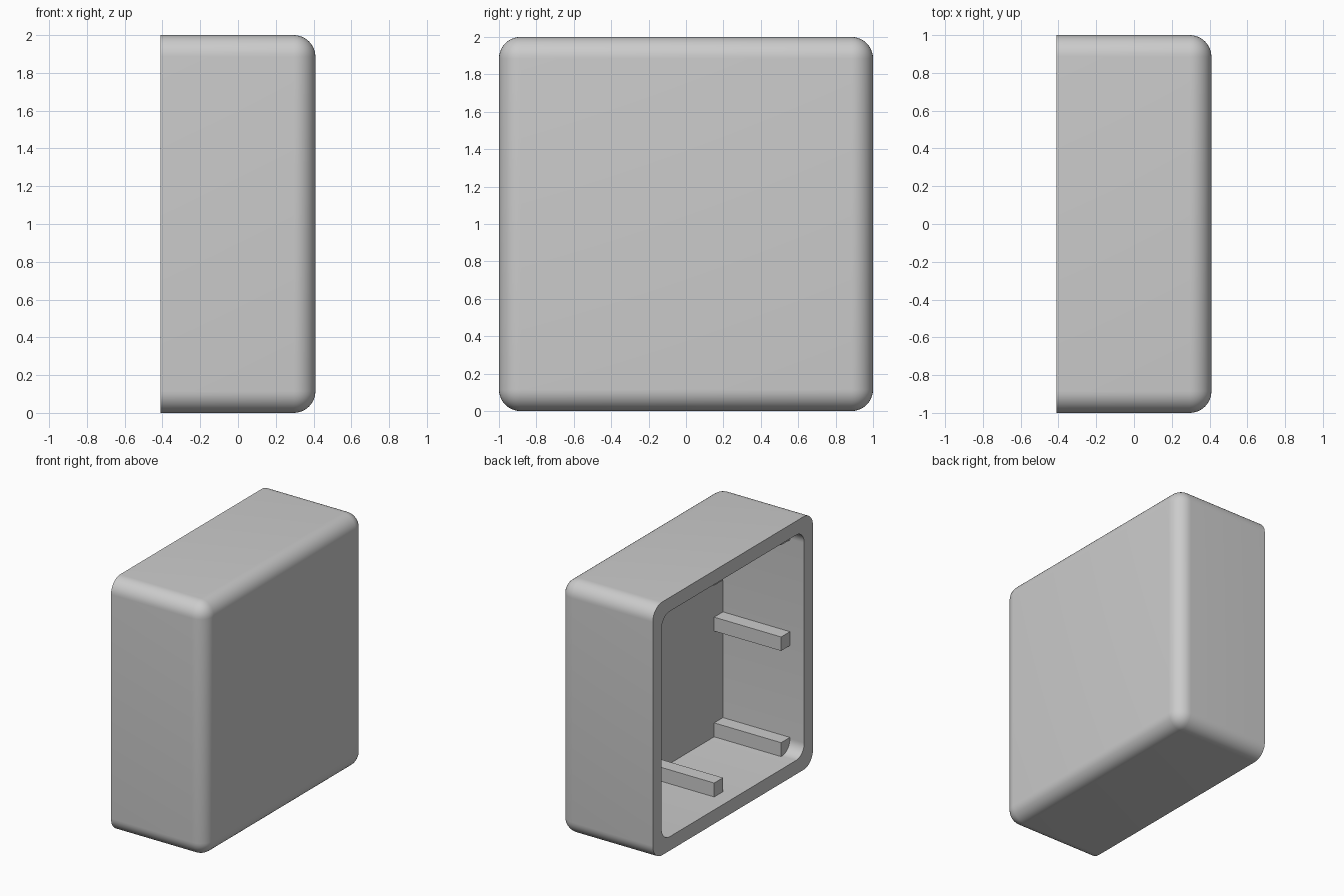
import bpy, bmesh
from mathutils import Matrix, Vector

old = bpy.data.objects.get("Cube")
if old:
    bpy.data.objects.remove(old, do_unlink=True)

HALF_DEPTH = 0.41     # half size along x
WALL = 0.11
POST = 0.11
POST_END = -0.285     # free end of the posts

grey = bpy.data.materials.new("light grey plastic")
grey.use_nodes = True
grey.diffuse_color = (0.6, 0.6, 0.6, 1)
grey.node_tree.nodes["Principled BSDF"].inputs["Base Color"].default_value = (0.6, 0.6, 0.6, 1)


def box(name, low, high, radius=0, pick=None):
    """Box between two corners, with the picked edges rounded."""
    low, high = Vector(low), Vector(high)
    bm = bmesh.new()
    bmesh.ops.create_cube(bm, size=1, matrix=Matrix.Translation((low + high) / 2)
                          @ Matrix.Diagonal((*(high - low), 1)))
    if pick:
        bmesh.ops.bevel(bm, geom=[e for e in bm.edges if pick(e)], offset=radius,
                        segments=10, profile=0.5, affect='EDGES', clamp_overlap=True)
    mesh = bpy.data.meshes.new(name)
    bm.to_mesh(mesh)
    bm.free()
    mesh.materials.append(grey)
    obj = bpy.data.objects.new(name, mesh)
    bpy.context.collection.objects.link(obj)
    return obj


# Outer shell, rounded everywhere except around the open side
shell = box("shell", (-HALF_DEPTH, -1, 0), (HALF_DEPTH, 1, 2), 0.115,
            lambda e: any(v.co.x > 0 for v in e.verts))

# Cavity with four rounded corners along the depth
inner = 1 - WALL
cavity = box("cavity_cutter", (-HALF_DEPTH - 0.2, -inner, WALL),
             (HALF_DEPTH - WALL, inner, 2 - WALL), 0.1,
             lambda e: abs(e.verts[0].co.x - e.verts[1].co.x) > 0.1)
cavity.hide_render = True
cut = shell.modifiers.new("hollow", 'BOOLEAN')
cut.operation = 'DIFFERENCE'
cut.solver = 'EXACT'
cut.object = cavity

bpy.ops.object.select_all(action='DESELECT')
bpy.context.view_layer.objects.active = shell
shell.select_set(True)
bpy.ops.object.modifier_apply(modifier=cut.name)
bpy.data.objects.remove(cavity, do_unlink=True)
bpy.ops.object.shade_smooth_by_angle(angle=0.6)

# Square support posts in each corner and at the middle of each wall
SINK = 0.02           # how far posts sink into the walls
sides = {-1: (-inner - SINK, -inner + POST),
         0: (-POST / 2, POST / 2),
         1: (inner - POST, inner + SINK)}
names_y = {-1: "front", 0: "centre", 1: "back"}
names_z = {-1: "lower", 0: "middle", 1: "upper"}
for sy, (y0, y1) in sides.items():
    for sz, (z0, z1) in sides.items():
        if sy or sz:
            box(f"{names_z[sz]}_{names_y[sy]}_post", (POST_END, y0, z0 + 1),
                (HALF_DEPTH - WALL + SINK, y1, z1 + 1))
